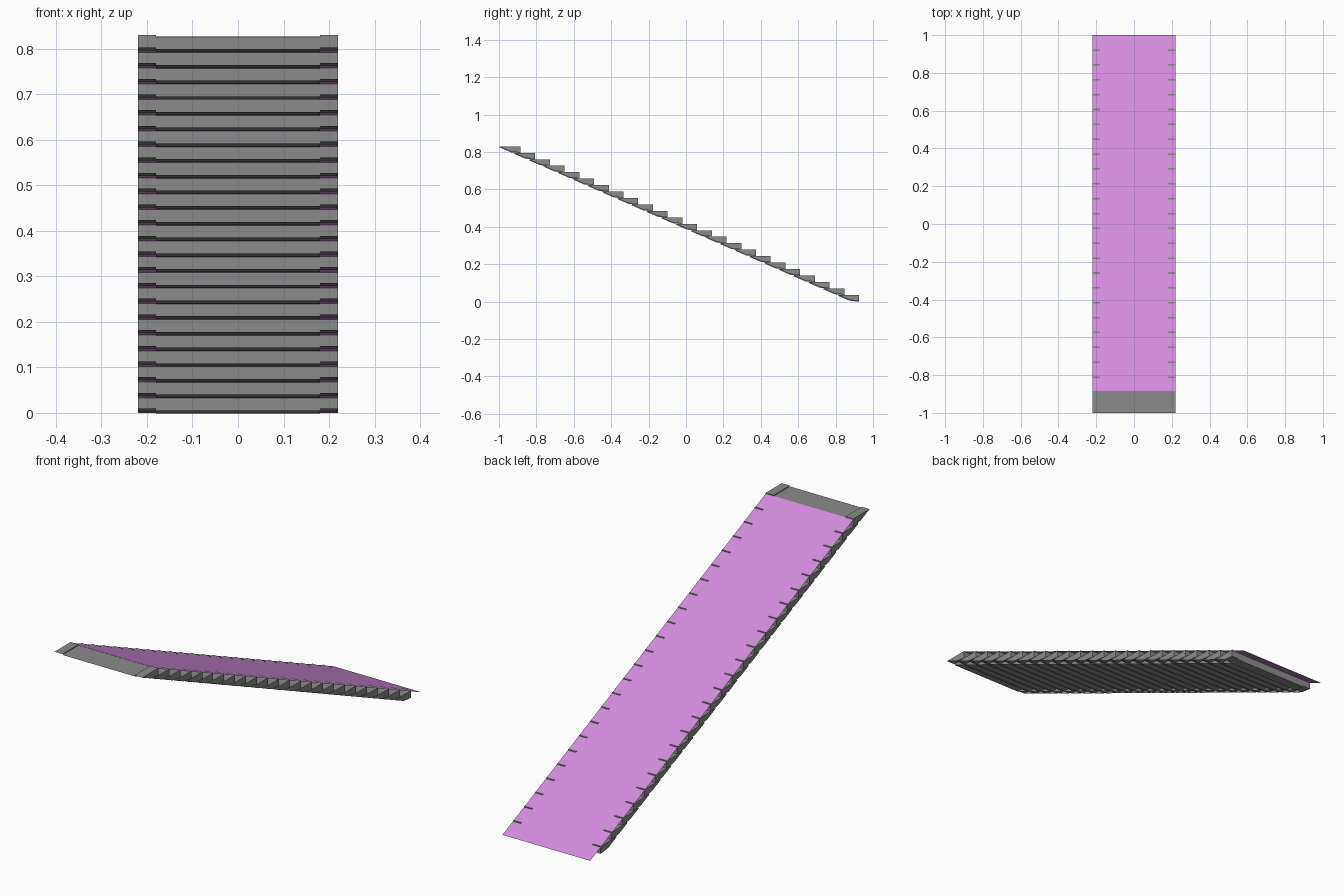
import bpy

cube = bpy.data.objects.get("Cube")
if cube:
    bpy.data.objects.remove(cube, do_unlink=True)

STEPS = 24
RUN, RISE = 0.0787, 0.0345
HALF, INNER = 0.22, 0.18
TOP = 0.83


def material(name, color):
    mat = bpy.data.materials.new(name)
    mat.use_nodes = True
    mat.diffuse_color = color
    mat.node_tree.nodes["Principled BSDF"].inputs["Base Color"].default_value = color
    return mat


def add_object(name, verts, faces, mat):
    mesh = bpy.data.meshes.new(name)
    mesh.from_pydata(verts, [], faces)
    mesh.materials.append(mat)
    obj = bpy.data.objects.new(name, mesh)
    bpy.context.collection.objects.link(obj)
    return obj


grey = material("concrete grey", (0.26, 0.26, 0.26, 1))
pink = material("ramp pink", (0.65, 0.26, 0.72, 1))

# Step cross-section (y, z): front tip, nosing, riser foot, underside corner
PROFILE = [(0, 0), (0.115, 0), (0.115, -0.0335), (0.062, -0.027)]


def flight(name, x0, x1, top):
    """A run of wedge treads, hollow along the sloping underside."""
    verts = [(x, -1 + y, top + z) for x in (x0, x1) for y, z in PROFILE]
    n = len(PROFILE)
    faces = [(i, i + n, i + n + 1, i + 1) for i in range(n - 1)]
    faces = [f[::-1] for f in faces]
    faces += [tuple(reversed(range(n))), tuple(range(n, 2 * n))]
    faces[-2:] = [f[::-1] for f in faces[-2:]]
    obj = add_object(name, verts, faces, grey)
    array = obj.modifiers.new("steps", 'ARRAY')
    array.count = STEPS
    array.use_relative_offset = False
    array.use_constant_offset = True
    array.constant_offset_displace = (0, RUN, -RISE)


# Side strips stand slightly proud of the middle treads
flight("right_step_ends", -HALF, -INNER, TOP)
flight("left_step_ends", INNER, HALF, TOP)
flight("middle_treads", -INNER, INNER, TOP - 0.004)

# Thin sloping sheet laid over the nosings
top_y, top_z = -0.885, TOP - 0.0035
add_object("ramp_sheet",
           [(-HALF, top_y, top_z), (-HALF, 1, 0), (HALF, 1, 0), (HALF, top_y, top_z)],
           [(0, 3, 2, 1)], pink)

# Make the sheet face upward
sheet = bpy.data.objects["ramp_sheet"].data
if sheet.polygons[0].normal.z < 0:
    sheet.flip_normals()
